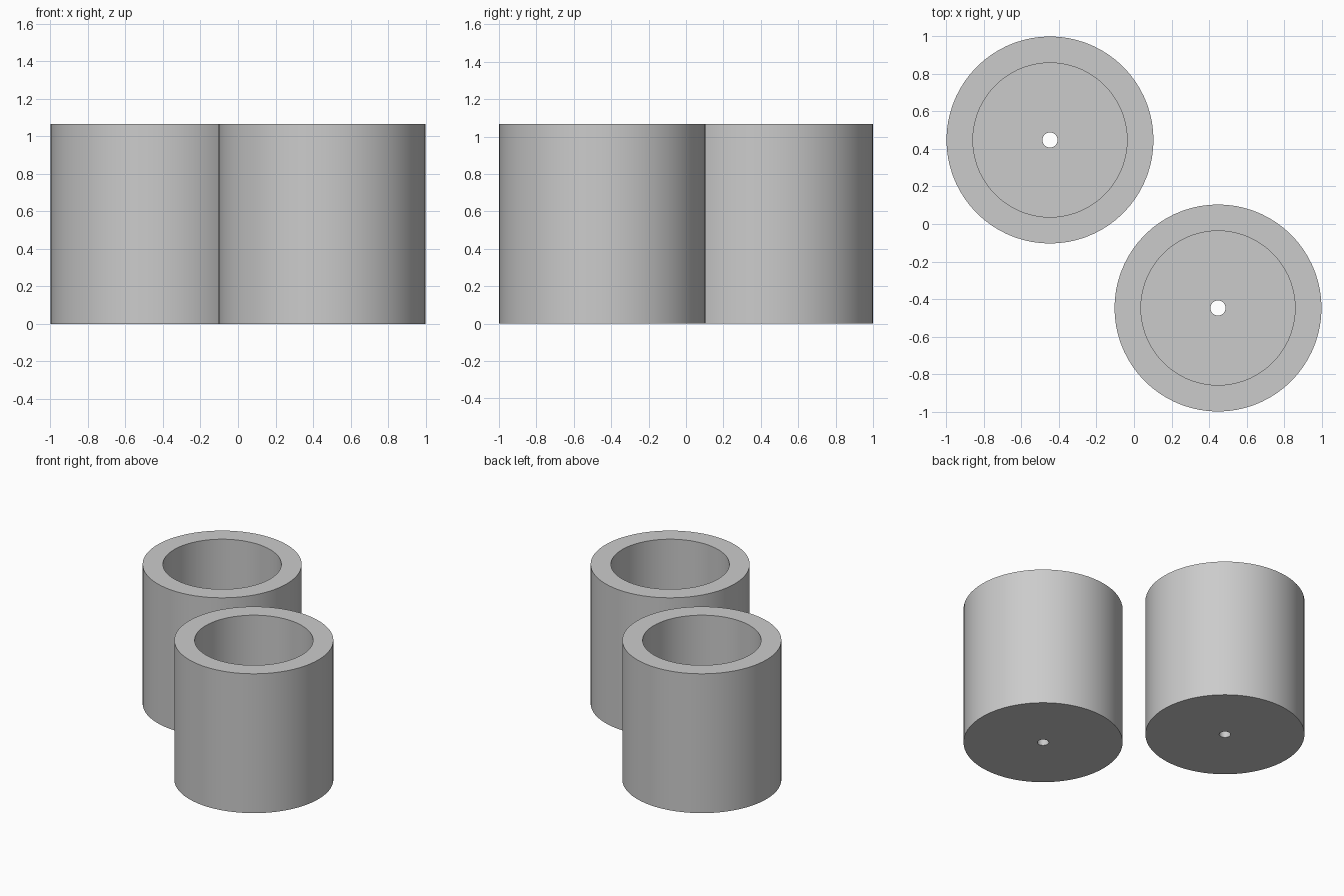
import bpy, bmesh, math
from mathutils import Vector

default = bpy.data.objects.get("Cube")
if default:
    bpy.data.objects.remove(default, do_unlink=True)

OUTER, INNER, HOLE = 0.552, 0.411, 0.04
HEIGHT, FLOOR = 1.067, 0.14
OFFSET = 0.448
SIDES = 72

# One plain grey for everything
grey = bpy.data.materials.new("light grey")
grey.use_nodes = True
colour = (0.6, 0.6, 0.6, 1)
grey.diffuse_color = colour
grey.node_tree.nodes["Principled BSDF"].inputs["Base Color"].default_value = colour


def make_pot(name, x, y):
    """Lathe a thick-walled cup with a drain hole through its floor."""
    profile = [(HOLE, 0), (OUTER, 0), (OUTER, HEIGHT),
               (INNER, HEIGHT), (INNER, FLOOR), (HOLE, FLOOR)]
    bm = bmesh.new()
    verts = [bm.verts.new((r, 0, z)) for r, z in profile]
    edges = [bm.edges.new((v, verts[(i + 1) % len(verts)]))
             for i, v in enumerate(verts)]
    bmesh.ops.spin(bm, geom=verts + edges, cent=Vector(), axis=Vector((0, 0, 1)),
                   angle=math.tau, steps=SIDES, use_duplicate=False)
    bmesh.ops.remove_doubles(bm, verts=bm.verts[:], dist=1e-4)
    bmesh.ops.recalc_face_normals(bm, faces=bm.faces[:])
    mesh = bpy.data.meshes.new(name)
    bm.to_mesh(mesh)
    bm.free()
    mesh.materials.append(grey)
    pot = bpy.data.objects.new(name, mesh)
    pot.location = (x, y, 0)
    bpy.context.collection.objects.link(pot)
    bpy.ops.object.select_all(action='DESELECT')
    pot.select_set(True)
    bpy.context.view_layer.objects.active = pot
    bpy.ops.object.shade_smooth_by_angle(angle=math.radians(30))


# Two identical cups on the diagonal
make_pot("back_right_cup", -OFFSET, OFFSET)
make_pot("front_left_cup", OFFSET, -OFFSET)
